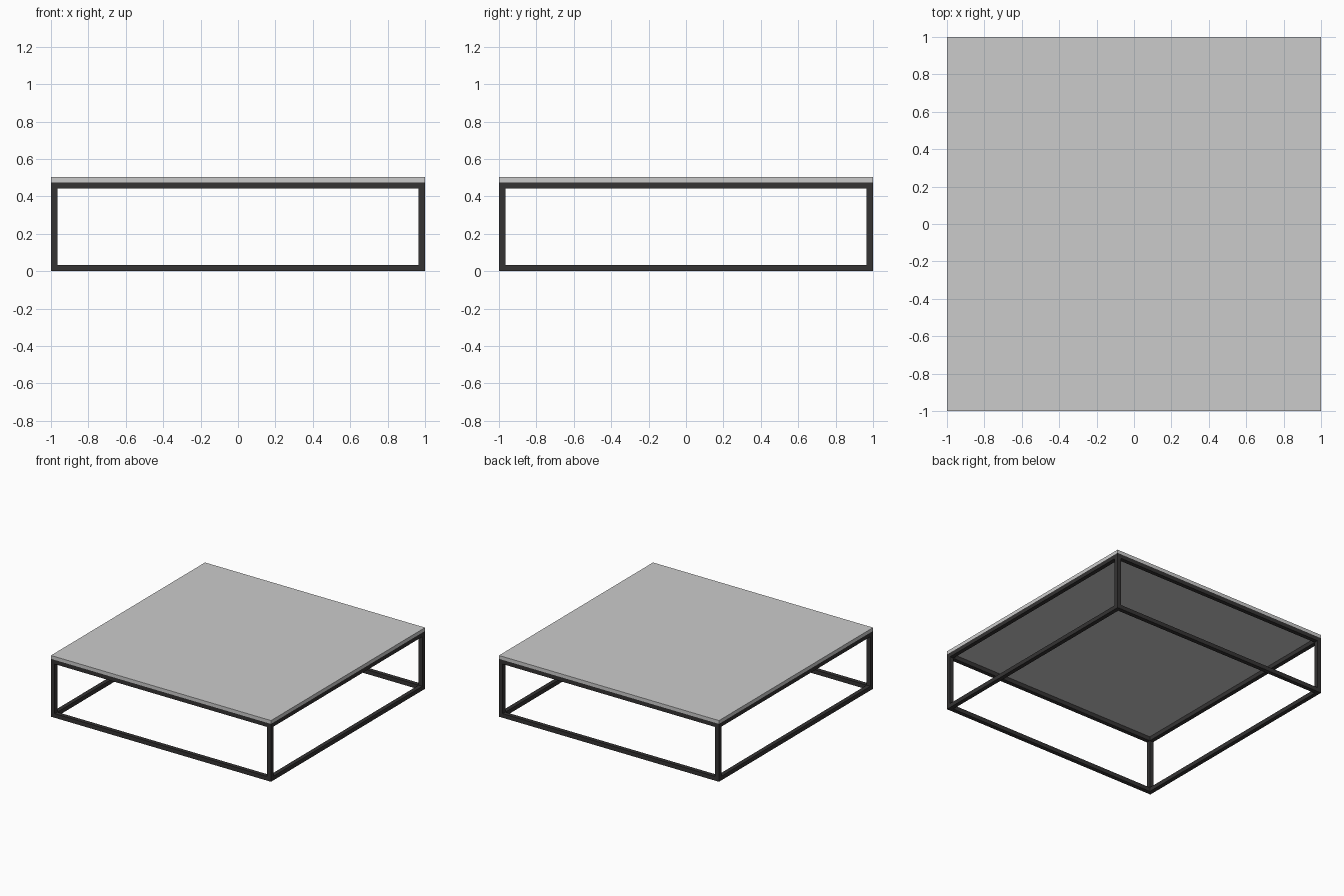
import bpy

if "Cube" in bpy.data.objects:
    bpy.data.objects.remove(bpy.data.objects["Cube"])

H, T = 0.475, 0.034   # frame height, bar thickness
TOP = 0.503           # overall height
E = 1 - T / 2         # bar centre line

metal = bpy.data.materials.new("dark_metal")
metal.diffuse_color = (0.035, 0.033, 0.033, 1)
metal.use_nodes = True
metal.node_tree.nodes["Principled BSDF"].inputs["Base Color"].default_value = metal.diffuse_color


def box(name, loc, size, mat=None):
    bpy.ops.mesh.primitive_cube_add(size=1, location=loc)
    ob = bpy.context.object
    ob.name = name
    ob.scale = size
    bpy.ops.object.transform_apply(location=False, rotation=False, scale=True)
    if mat:
        ob.data.materials.append(mat)
    return ob


# table top
box("table_top", (0, 0, (H + TOP) / 2), (2, 2, TOP - H))

# square rail loops, bottom and top
for level, z in (("lower", T / 2), ("upper", H - T / 2)):
    for side, y in (("front", -E), ("back", E)):
        box(f"{level}_{side}_rail", (0, y, z), (2, T, T), metal)
    for side, x in (("left", -E), ("right", E)):
        box(f"{level}_{side}_rail", (x, 0, z), (T, 2 - 2 * T, T), metal)

# corner legs between the rail loops
for fb, y in (("front", -E), ("back", E)):
    for lr, x in (("left", -E), ("right", E)):
        box(f"{fb}_{lr}_leg", (x, y, H / 2), (T, T, H - 2 * T), metal)
